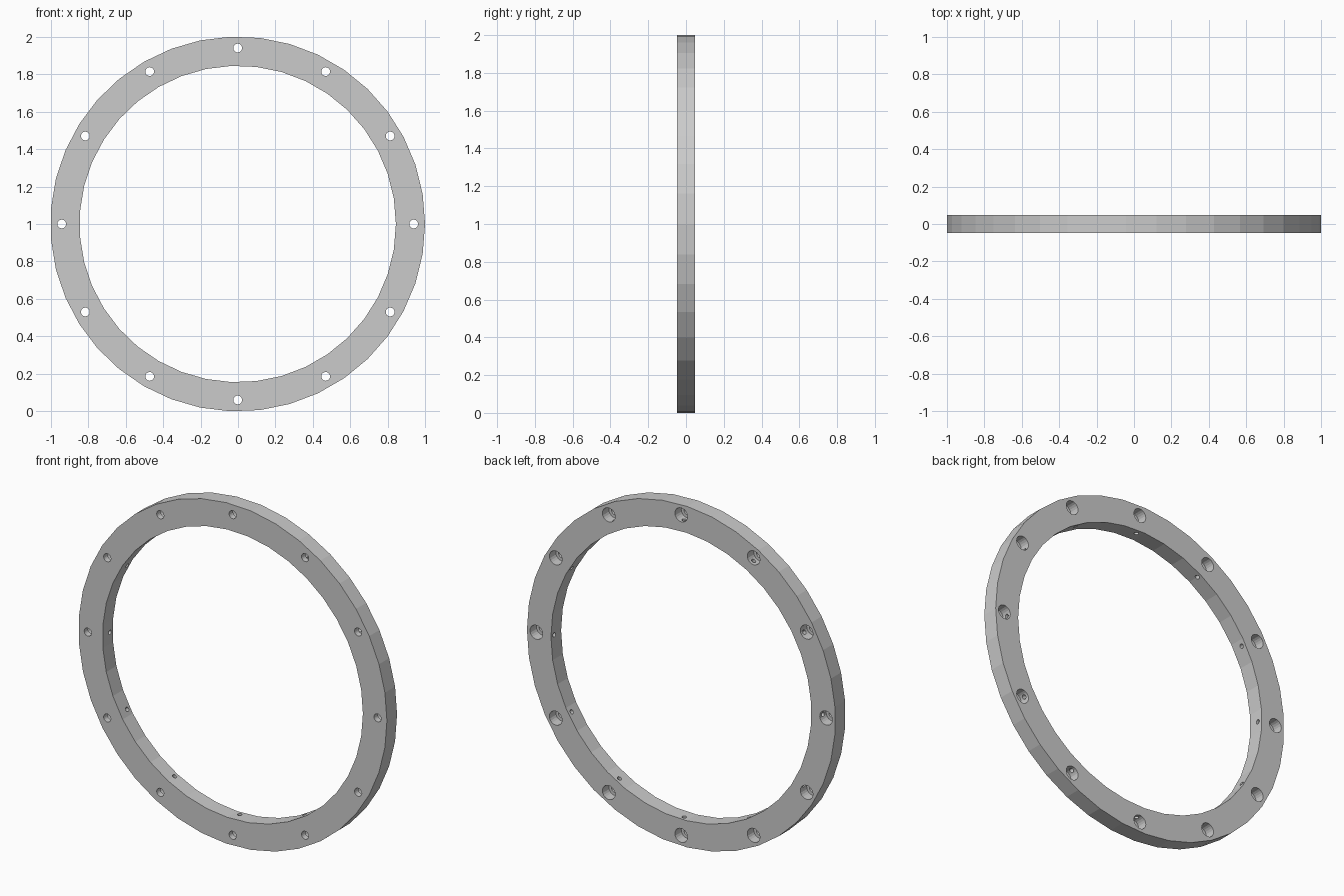
import bpy, bmesh
from math import sin, cos, pi
from mathutils import Matrix, Vector

if "Cube" in bpy.data.objects:
    bpy.data.objects.remove(bpy.data.objects["Cube"])

N = 39                      # ring facets
R_OUT, R_IN, HALF = 1.0008, 0.8450, 0.047
BOLTS, R_BOLT = 12, 0.94
CENTRE = Vector((-0.0016, 0, 1.0))


def make_object(name, bm):
    bmesh.ops.recalc_face_normals(bm, faces=bm.faces)
    me = bpy.data.meshes.new(name)
    bm.to_mesh(me)
    bm.free()
    ob = bpy.data.objects.new(name, me)
    bpy.context.collection.objects.link(ob)
    return ob


def cylinder_set(name, radius, a, b, radial=False):
    """Twelve cylinders around the ring, from a to b along y or along the radius."""
    bm = bmesh.new()
    for i in range(BOLTS):
        t = 2 * pi * i / BOLTS
        out = Vector((cos(t), 0, sin(t)))
        if radial:
            axis, mid = out, out * (a + b) / 2 + Vector((0, 0.018, 0))
        else:
            axis = Vector((0, 1, 0))
            mid = out * R_BOLT + axis * (a + b) / 2
        rot = axis.to_track_quat('Z', 'Y').to_matrix().to_4x4()
        bmesh.ops.create_cone(bm, cap_ends=True, segments=20, radius1=radius,
                              radius2=radius, depth=b - a,
                              matrix=Matrix.Translation(CENTRE + mid) @ rot)
    ob = make_object(name, bm)
    ob.hide_render = True
    return ob


# Flat faceted ring: rectangular section carried around the y axis
bm = bmesh.new()
section = [(R_OUT, -HALF), (R_OUT, HALF), (R_IN, HALF), (R_IN, -HALF)]
loops = []
for i in range(N):
    t = 2 * pi * i / N
    loops.append([bm.verts.new(CENTRE + Vector((r * cos(t), y, r * sin(t))))
                  for r, y in section])
for i in range(N):
    p, q = loops[i], loops[(i + 1) % N]
    for k in range(4):
        m = (k + 1) % 4
        bm.faces.new((p[k], p[m], q[m], q[k]))
ring = make_object("flange_ring", bm)

# Bolt holes, rear counterbores, and small holes through the inner wall
cutters = [
    cylinder_set("bolt_hole_cutter", 0.0235, -0.1, 0.1),
    cylinder_set("counterbore_cutter", 0.041, -0.012, 0.1),
    cylinder_set("inner_wall_hole_cutter", 0.0125, 0.80, R_BOLT - 0.015, radial=True),
]
bpy.context.view_layer.objects.active = ring
for c in cutters:
    mod = ring.modifiers.new(c.name, 'BOOLEAN')
    mod.operation = 'DIFFERENCE'
    mod.solver = 'EXACT'
    mod.object = c
    bpy.ops.object.modifier_apply(modifier=mod.name)
for c in cutters:
    bpy.data.objects.remove(c, do_unlink=True)
